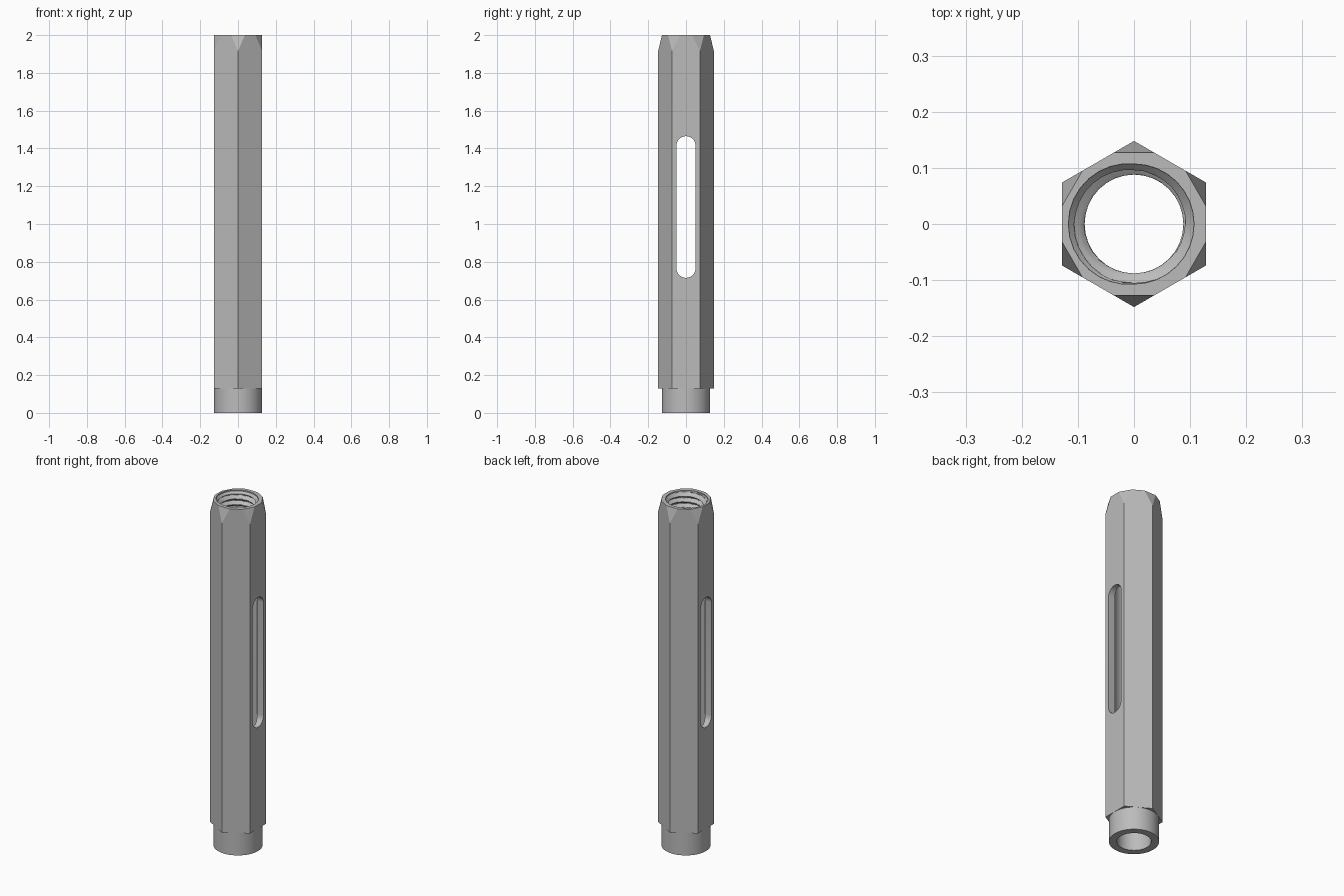
import bpy, bmesh
from math import sin, cos, pi, radians, hypot
from mathutils import Vector

default = bpy.data.objects.get("Cube")
if default:
    bpy.data.objects.remove(default, do_unlink=True)

steel = bpy.data.materials.new("steel_grey")
steel.use_nodes = True
grey = (0.5, 0.5, 0.5, 1)
steel.diffuse_color = grey
steel.node_tree.nodes["Principled BSDF"].inputs["Base Color"].default_value = grey

TOP, BASE = 2.0, 0.13
HEX_R = 0.148
BORE, MINOR, MAJOR = 0.1, 0.088, 0.107
THREAD_START, PITCH = 1.6, 0.033
SIDES = 32


def to_object(bm, name):
    bmesh.ops.recalc_face_normals(bm, faces=bm.faces[:])
    mesh = bpy.data.meshes.new(name)
    bm.to_mesh(mesh)
    bm.free()
    mesh.materials.append(steel)
    obj = bpy.data.objects.new(name, mesh)
    bpy.context.collection.objects.link(obj)
    return obj


def bridge(bm, rings, closed=False):
    """Skin a stack of equal rings; cap the ends unless closed."""
    n = len(rings[0])
    pairs = list(zip(rings, rings[1:]))
    if closed:
        pairs.append((rings[-1], rings[0]))
    for a, b in pairs:
        for i in range(n):
            k = (i + 1) % n
            bm.faces.new((a[i], a[k], b[k], b[i]))
    if not closed:
        bm.faces.new(rings[0])
        bm.faces.new(rings[-1])


def ring(bm, radius, z, n=SIDES):
    """Ring whose radius may depend on the angle."""
    verts = []
    for i in range(n):
        a = 2 * pi * i / n
        r = radius(a) if callable(radius) else radius
        verts.append(bm.verts.new((r * cos(a), r * sin(a), z)))
    return verts


def cut(obj, cutter):
    mod = obj.modifiers.new("cut", 'BOOLEAN')
    mod.operation = 'DIFFERENCE'
    mod.solver = 'EXACT'
    mod.object = cutter
    bpy.context.view_layer.objects.active = obj
    bpy.ops.object.modifier_apply(modifier=mod.name)
    bpy.data.objects.remove(cutter, do_unlink=True)


def smooth(obj):
    bpy.ops.object.select_all(action='DESELECT')
    obj.select_set(True)
    bpy.context.view_layer.objects.active = obj
    bpy.ops.object.shade_smooth_by_angle(angle=radians(25))


# Hexagonal body with corners towards front and back
bm = bmesh.new()
corners = [Vector((HEX_R * cos(pi / 6 + pi * k / 3),
                   HEX_R * sin(pi / 6 + pi * k / 3), 0)) for k in range(6)]
bridge(bm, [[bm.verts.new(c + Vector((0, 0, z))) for c in corners]
            for z in (BASE, TOP)])

# Slanted flat on each corner at the top
for c in corners:
    out = c.normalized()
    normal = (out * 0.085 + Vector((0, 0, 0.021))).normalized()
    geom = bm.verts[:] + bm.edges[:] + bm.faces[:]
    bmesh.ops.bisect_plane(bm, geom=geom, dist=1e-6, clear_outer=True,
                           plane_co=c + Vector((0, 0, 1.915)), plane_no=normal)
    bmesh.ops.holes_fill(bm, edges=[e for e in bm.edges if e.is_boundary])
body = to_object(bm, "hex_body")


# Bore cutter: plain hole, then a helical thread with a lopsided lead-in
def thread_radius(z):
    def radius(a):
        phase = ((z - THREAD_START) / PITCH - a / (2 * pi)) % 1
        wave = min(1, max(0, 2.6 * abs(phase - 0.5) - 0.15))
        r = MINOR + (MAJOR - MINOR) * wave
        lead = MAJOR + 0.01 * max(0, -cos(a)) - 0.9 * max(0, TOP - 0.006 - z)
        return max(r, lead)
    return radius


bm = bmesh.new()
rings = [ring(bm, BORE, z) for z in (BASE - 0.05, THREAD_START - 0.01)]
step = PITCH / 16
z = THREAD_START
while z < TOP + 0.01:
    rings.append(ring(bm, thread_radius(z), z))
    z += step
bridge(bm, rings)
cut(body, to_object(bm, "bore_cutter"))

# Long round-ended slot through both side flats
bm = bmesh.new()
half, low, high = 0.05, 0.765, 1.415
outline = []
for centre, start in ((high, 0), (low, pi)):
    for i in range(17):
        a = start + pi * i / 16
        outline.append((half * cos(a), centre + half * sin(a)))
bridge(bm, [[bm.verts.new((x, y, z)) for y, z in outline] for x in (-0.2, 0.2)])
cut(body, to_object(bm, "slot_cutter"))
smooth(body)

# Round collar at the bottom
bm = bmesh.new()
profile = [(MINOR, 0), (0.128, 0), (0.128, BASE + 0.001), (MINOR, BASE + 0.001)]
bridge(bm, [ring(bm, r, z, 64) for r, z in profile], closed=True)
smooth(to_object(bm, "bottom_collar"))
